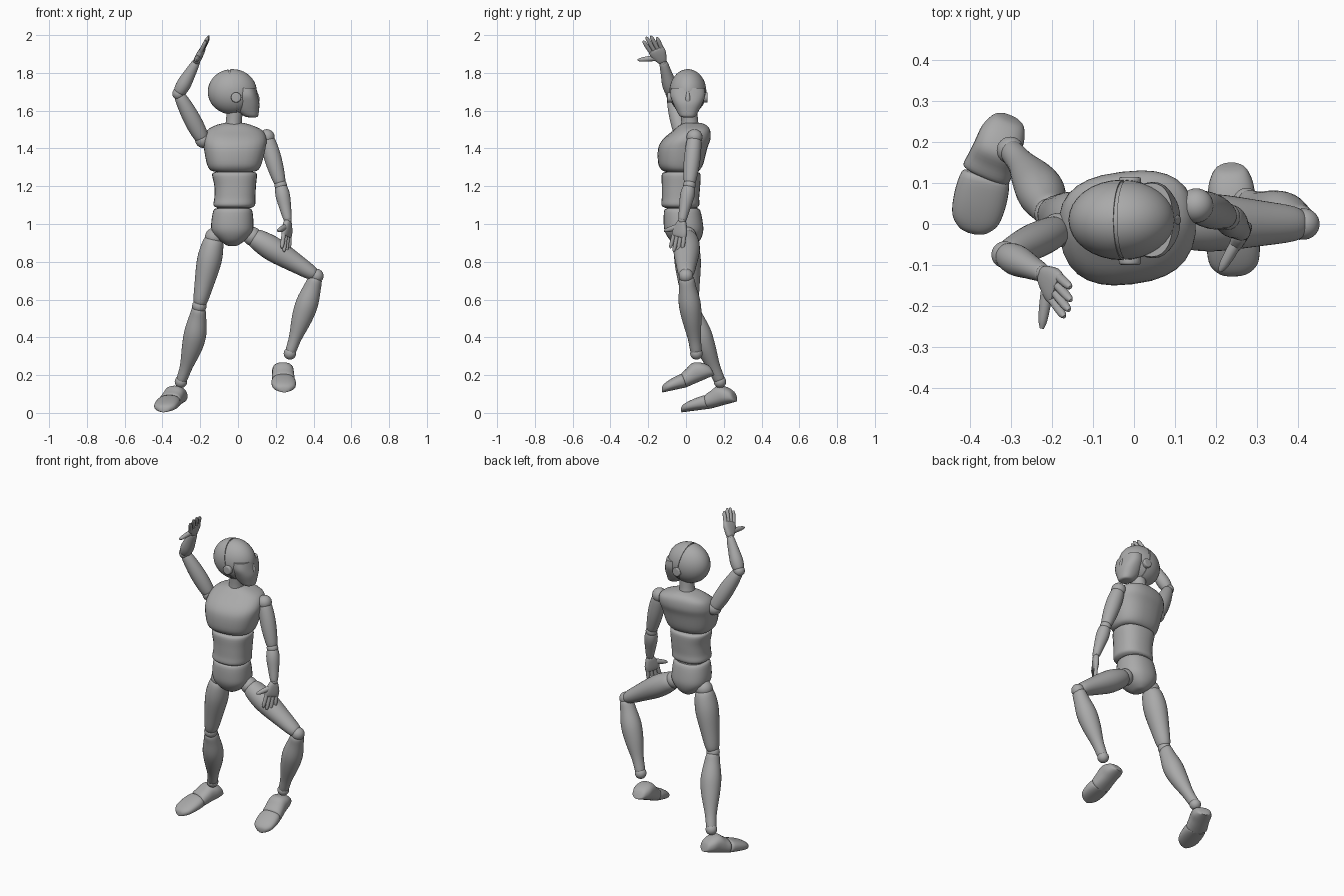
import bpy, bmesh, math
from mathutils import Vector, Matrix

if "Cube" in bpy.data.objects:
    bpy.data.objects.remove(bpy.data.objects["Cube"])

grey = bpy.data.materials.new("mannequin grey")
grey.diffuse_color = (0.4, 0.4, 0.4, 1)
grey.use_nodes = True
grey.node_tree.nodes["Principled BSDF"].inputs["Base Color"].default_value = grey.diffuse_color
SIDES = 28


def finish(name, bm, angle=40):
    bmesh.ops.recalc_face_normals(bm, faces=bm.faces)
    me = bpy.data.meshes.new(name)
    bm.to_mesh(me)
    bm.free()
    me.materials.append(grey)
    ob = bpy.data.objects.new(name, me)
    bpy.context.collection.objects.link(ob)
    bpy.ops.object.select_all(action='DESELECT')
    ob.select_set(True)
    bpy.context.view_layer.objects.active = ob
    bpy.ops.object.shade_smooth_by_angle(angle=math.radians(angle))
    return ob


def loft(name, secs, u, v, power=2.0, yaw=0, steps=4):
    """Smooth skin through sections (centre x, y, z, radius u, radius v)."""
    rows, n = [], len(secs)
    for i in range(n - 1):
        p = [secs[max(i - 1, 0)], secs[i], secs[i + 1], secs[min(i + 2, n - 1)]]
        for s in range(steps + (i == n - 2)):
            t = s / steps
            rows.append([0.5 * (2 * b + (c - a) * t + (2 * a - 5 * b + 4 * c - d) * t * t
                                + (3 * b - a - 3 * c + d) * t ** 3) for a, b, c, d in zip(*p)])
    bm = bmesh.new()
    rings = []
    for x, y, z, ru, rv in rows:
        ring = []
        for k in range(SIDES):
            a = 2 * math.pi * k / SIDES
            c, s = math.cos(a), math.sin(a)
            off = u * math.copysign(abs(c) ** (2 / power), c) * max(ru, .002) \
                + v * math.copysign(abs(s) ** (2 / power), s) * max(rv, .002)
            off.rotate(Matrix.Rotation(yaw, 3, 'Z'))
            ring.append(bm.verts.new(Vector((x, y, z)) + off))
        rings.append(ring)
    for a, b in zip(rings, rings[1:]):
        for k in range(SIDES):
            bm.faces.new((a[k], a[k - 1], b[k - 1], b[k]))
    bm.faces.new(rings[0])
    bm.faces.new(rings[-1])
    return finish(name, bm)


def body(name, secs, power=2.3, yaw=0):
    """Upright part from (z, x min, x max, y min, y max)."""
    rows = [((a + b) / 2, (c + d) / 2, z, (b - a) / 2, (d - c) / 2) for z, a, b, c, d in secs]
    return loft(name, rows, Vector((1, 0, 0)), Vector((0, 1, 0)), power, yaw)


def limb(name, a, b, prof, bow=(0, 0, 0), side=(0, 1, 0), power=2.0):
    """Part along a-b from (t, radius across, radius towards side)."""
    a, b = Vector(a), Vector(b)
    d = (b - a).normalized()
    v = Vector(side)
    v = (v - d * v.dot(d)).normalized()
    rows = [(*(a.lerp(b, t) + Vector(bow) * math.sin(math.pi * t)), ru, rv) for t, ru, rv in prof]
    return loft(name, rows, v.cross(d), v, power)


def ball(name, c, r, cut=None):
    """Ellipsoid; cut = (point, normal) drops the half behind the plane."""
    bm = bmesh.new()
    bmesh.ops.create_uvsphere(bm, u_segments=32, v_segments=20, radius=1)
    r = r if isinstance(r, tuple) else (r, r, r)
    bmesh.ops.transform(bm, matrix=Matrix.Translation(c) @ Matrix.Diagonal((*r, 1)), verts=bm.verts)
    if cut:
        g = bm.verts[:] + bm.edges[:] + bm.faces[:]
        bmesh.ops.bisect_plane(bm, geom=g, plane_co=cut[0], plane_no=cut[1], clear_inner=True)
        bmesh.ops.holes_fill(bm, edges=[e for e in bm.edges if e.is_boundary])
    return finish(name, bm)


# Head: two shells with a seam over a slightly smaller core
hc, hr = (-.03, .01, 1.70), (.13, .098, .12)
tilt = Vector((1, 0, .2)).normalized()
ball("head_core", hc, (.125, .094, .115))
ball("face_shell", hc, hr, (Vector((-.018, 0, 1.7)), tilt))
ball("skull_shell", hc, hr, (Vector((-.027, 0, 1.7)), -tilt))
body("jaw", [(1.565, .055, .095, -.015, .04), (1.572, .03, .106, -.033, .052),
             (1.60, .0, .111, -.05, .068), (1.64, -.01, .113, -.069, .088),
             (1.68, -.01, .104, -.083, .102), (1.72, -.01, .095, -.08, .1)])
limb("nose", (.098, .01, 1.70), (.107, .01, 1.64), [(0, .004, .006), (.6, .011, .013), (1, .004, .01)])
for n, y0, y1 in (("right_ear", -.07, -.1), ("left_ear", .09, .115)):
    limb(n, (-.01, y0, 1.67), (-.01, y1, 1.67),
         [(0, .027, .027), (.8, .027, .027), (.97, .022, .022), (1, .018, .018)], side=(0, 0, 1))
body("neck", [(1.48, -.085, .03, -.03, .085), (1.54, -.065, .02, -.025, .065), (1.62, -.06, .03, -.03, .06)], 2)

# Torso
body("chest", [(1.275, -.11, .07, -.10, .05), (1.285, -.145, .105, -.125, .07),
               (1.32, -.165, .125, -.145, .09), (1.40, -.18, .145, -.145, .11),
               (1.45, -.182, .15, -.118, .127), (1.495, -.165, .13, -.065, .125),
               (1.522, -.12, .075, -.035, .108), (1.535, -.07, .03, -.01, .08)], 2.5, .12)
body("abdomen", [(1.275, -.12, .085, -.11, .06), (1.262, -.137, .1, -.128, .077),
                 (1.20, -.125, .095, -.128, .075), (1.14, -.125, .092, -.128, .07),
                 (1.10, -.13, .09, -.13, .07), (1.085, -.11, .07, -.11, .05)], 2.4)
body("waist", [(1.06, -.11, .06, -.1, .06), (1.10, -.11, .06, -.1, .06)])
body("pelvis", [(1.082, -.11, .055, -.095, .055), (1.072, -.13, .075, -.115, .075),
                (1.0, -.142, .082, -.118, .09), (.955, -.135, .075, -.11, .09),
                (.915, -.1, .04, -.085, .075), (.89, -.065, .005, -.05, .05),
                (.883, -.045, -.015, -.03, .03)])

# Shared limb profiles
THIGH = [(0, .02, .02), (.02, .045, .045), (.12, .058, .063), (.35, .065, .07), (.7, .05, .055),
         (.93, .037, .042), (1, .022, .025)]
CALF = [(0, .02, .022), (.04, .036, .04), (.15, .046, .046), (.35, .059, .058), (.55, .054, .052),
        (.8, .034, .035), (.97, .028, .03), (1, .02, .02)]
UPPER = [(0, .02, .02), (.05, .037, .037), (.3, .045, .043), (.6, .043, .042), (.92, .032, .032), (1, .02, .02)]
FORE = [(0, .018, .018), (.06, .032, .032), (.3, .038, .038), (.65, .031, .03), (.97, .022, .022), (1, .015, .015)]


def leg(s, hip, knee, ankle, heel, mid, toe, bow):
    ball(s + "_hip_joint", hip, .05)
    limb(s + "_thigh", hip, knee, THIGH)
    ball(s + "_knee_joint", knee, .038)
    limb(s + "_shin", knee, ankle, CALF, bow)
    ball(s + "_ankle_joint", ankle, .033)
    # Foot halves sit on a sole line: (t, half width, height)
    for n, p, q, prof in (
            (s + "_foot", heel, mid, [(0, .02, .03), (.05, .04, .06), (.25, .055, .09), (.5, .057, .105),
                                      (.75, .059, .09), (.95, .06, .078), (1, .045, .06)]),
            (s + "_toes", mid, toe, [(0, .045, .055), (.05, .06, .074), (.4, .065, .066),
                                     (.75, .058, .05), (.94, .035, .034), (1, .012, .015)])):
        p, q = Vector(p), Vector(q)
        d = (q - p).normalized()
        w = d.cross(Vector((0, 0, 1))).normalized()
        up = w.cross(d)
        loft(n, [(*(p.lerp(q, t) + up * h / 2), wd, h / 2) for t, wd, h in prof], w, up, 2.4)


leg("right", (-.125, 0, .93), (-.205, .025, .565), (-.302, .18, .165),
    (-.3, .265, .06), (-.36, .125, .022), (-.395, -.022, .003), (.015, -.005, 0))
leg("left", (.075, .005, .935), (.415, 0, .725), (.275, .055, .315),
    (.235, .15, .20), (.24, 0, .135), (.245, -.125, .108), (0, 0, 0))


def arm(s, shoulder, elbow, wrist, tip, thumb):
    ball(s + "_shoulder_joint", shoulder, .042)
    limb(s + "_upper_arm", shoulder, elbow, UPPER)
    ball(s + "_elbow_joint", elbow, .033)
    limb(s + "_forearm", elbow, wrist, FORE)
    ball(s + "_wrist_joint", wrist, .02)
    # Hand: flat palm, four fingers fanned across it, and a thumb
    w, tip, th = Vector(wrist), Vector(tip), Vector(thumb)
    d = (tip - w).normalized()
    side = th - w
    side = (side - d * side.dot(d)).normalized()
    length = (tip - w).length
    limb(s + "_palm", w, w + d * length * .52,
         [(0, .012, .018), (.15, .018, .027), (.6, .018, .042), (.9, .015, .043), (1, .01, .038)],
         side=side, power=2.6)
    tube = [(0, .011, .011), (.5, .011, .011), (.85, .009, .009), (1, .004, .004)]
    for i, reach in enumerate((.92, 1.0, .97, .85)):
        o = (1.5 - i) * side
        limb(f"{s}_finger_{i + 1}", w + d * length * .48 + o * .021, w + d * length * reach + o * .025,
             tube, side=side)
    limb(s + "_thumb", w + d * length * .22 + side * .015, th,
         [(0, .014, .016), (.4, .014, .015), (.8, .011, .011), (1, .005, .005)], side=d)


arm("right", (-.185, -.015, 1.445), (-.315, -.075, 1.69), (-.222, -.12, 1.855),
    (-.155, -.2, 1.995), (-.225, -.255, 1.868))
arm("left", (.152, .045, 1.46), (.226, .018, 1.205), (.264, -.02, 1.02),
    (.25, -.055, .85), (.21, -.115, .963))
